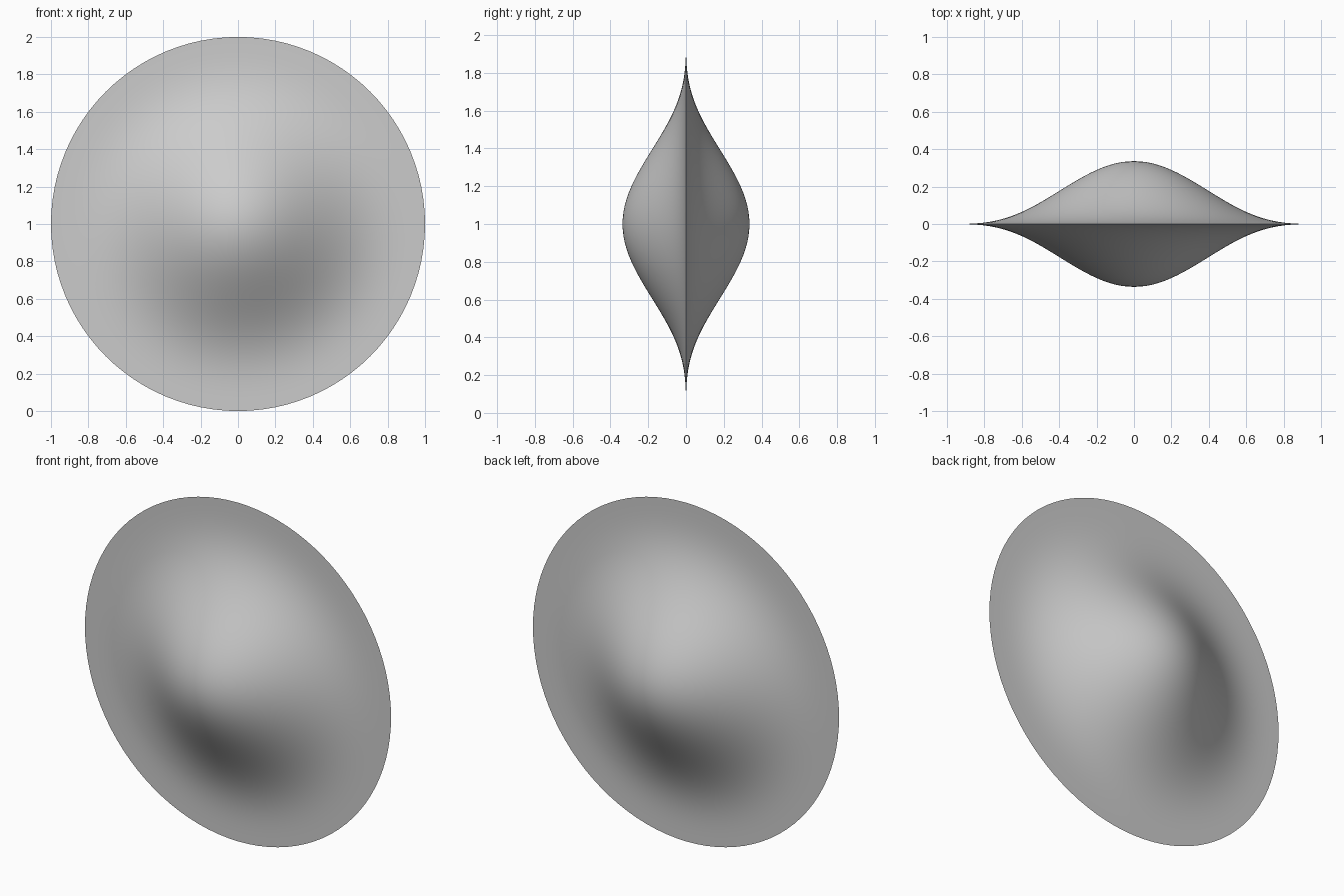
import bpy, bmesh, math
from mathutils import Vector

if "Cube" in bpy.data.objects:
    bpy.data.objects.remove(bpy.data.objects["Cube"])

SEGMENTS, RINGS = 96, 48
RADIUS, HALF_DEPTH, POWER = 1.0, 0.336, 3.7

# Bell-shaped half section, from the front tip over the rim to the back tip
bm = bmesh.new()
profile = []
for i in range(2 * RINGS + 1):
    t = math.pi * i / (2 * RINGS)
    r = RADIUS * math.sin(t)
    side = -1 if i < RINGS else 1
    y = side * HALF_DEPTH * max(0.0, 1 - r * r) ** POWER
    profile.append(bm.verts.new((r, y, 1)))
edges = [bm.edges.new(pair) for pair in zip(profile, profile[1:])]

# Spin the section around the front-to-back axis
bmesh.ops.spin(bm, geom=profile + edges, cent=Vector((0, 0, 1)),
               axis=Vector((0, 1, 0)), angle=2 * math.pi, steps=SEGMENTS)
bmesh.ops.remove_doubles(bm, verts=bm.verts, dist=1e-5)
bmesh.ops.recalc_face_normals(bm, faces=bm.faces)

mesh = bpy.data.meshes.new("pointed_rim_lens")
bm.to_mesh(mesh)
bm.free()
lens = bpy.data.objects.new("pointed_rim_lens", mesh)
bpy.context.collection.objects.link(lens)

# Smooth faces with a sharp rim
bpy.context.view_layer.objects.active = lens
lens.select_set(True)
bpy.ops.object.shade_smooth_by_angle(angle=math.radians(40))
